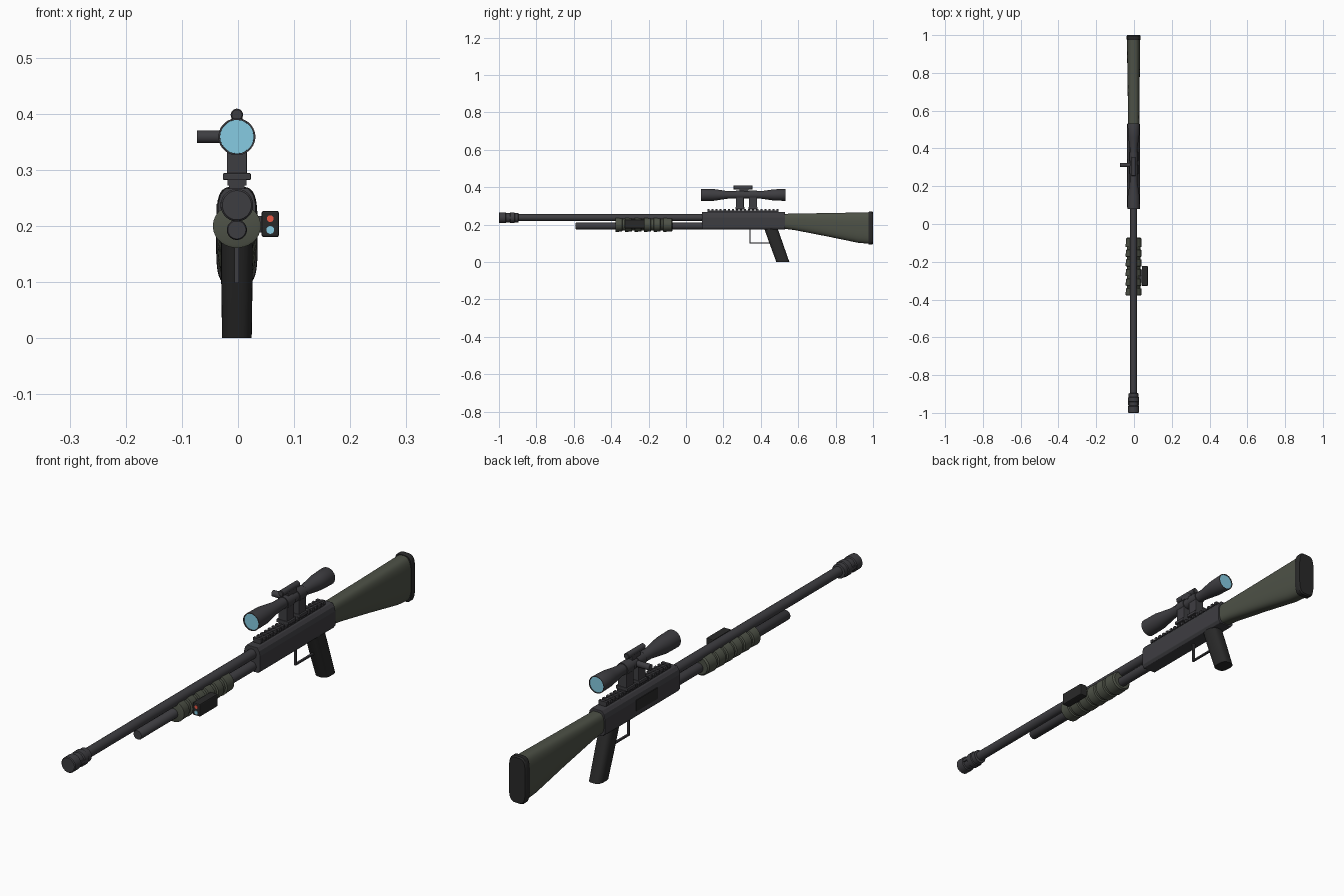
import bpy, bmesh, math

if "Cube" in bpy.data.objects:
    bpy.data.objects.remove(bpy.data.objects["Cube"])

CX = -0.002  # long axis of the rifle


def material(name, r, g, b):
    m = bpy.data.materials.new(name)
    m.diffuse_color = (r, g, b, 1)
    m.use_nodes = True
    m.node_tree.nodes["Principled BSDF"].inputs["Base Color"].default_value = m.diffuse_color
    return m


METAL = material("dark_metal", 0.048, 0.047, 0.053)
OLIVE = material("olive", 0.075, 0.083, 0.062)
RUBBER = material("rubber", 0.022, 0.022, 0.022)
LENS = material("lens_blue", 0.24, 0.60, 0.76)
RED = material("lens_red", 0.85, 0.10, 0.06)


def loft(name, rings, mat, angle=35, bevel=0):
    """Skin equal-length rings of points, capping both ends."""
    bm = bmesh.new()
    vs = [[bm.verts.new(p) for p in ring] for ring in rings]
    n = len(vs[0])
    for a, b in zip(vs, vs[1:]):
        for i in range(n):
            j = (i + 1) % n
            bm.faces.new((a[i], a[j], b[j], b[i]))
    bm.faces.new(vs[0])
    bm.faces.new(vs[-1])
    bmesh.ops.recalc_face_normals(bm, faces=bm.faces)
    me = bpy.data.meshes.new(name)
    bm.to_mesh(me)
    bm.free()
    me.materials.append(mat)
    ob = bpy.data.objects.new(name, me)
    bpy.context.collection.objects.link(ob)
    if bevel:
        mod = ob.modifiers.new("bevel", 'BEVEL')
        mod.width = bevel
        mod.segments = 2
    elif angle:
        bpy.ops.object.select_all(action='DESELECT')
        ob.select_set(True)
        bpy.context.view_layer.objects.active = ob
        bpy.ops.object.shade_smooth_by_angle(angle=math.radians(angle))
    return ob


def oval(rx, ry, n=32, e=2):
    """Superellipse outline: e=2 is an ellipse, higher is boxier."""
    pts = []
    for i in range(n):
        t = 2 * math.pi * (i + 0.5) / n
        c, s = math.cos(t), math.sin(t)
        pts.append((rx * math.copysign(abs(c) ** (2 / e), c),
                    ry * math.copysign(abs(s) ** (2 / e), s)))
    return pts


def lathe(name, profile, z, mat, x=CX):
    """Turned part along y from (y, radius) pairs."""
    return loft(name, [[(x + u, y, z + v) for u, v in oval(r, r)] for y, r in profile], mat)


def box(name, x, y, z, mat, bevel=0):
    rings = [[(x[0], yy, z[0]), (x[1], yy, z[0]), (x[1], yy, z[1]), (x[0], yy, z[1])] for yy in y]
    return loft(name, rings, mat, 0, bevel)


def mid(w):
    return (CX - w, CX + w)


# Barrel, muzzle brake and magazine tube
lathe("barrel", [(-0.92, 0.018), (0.1, 0.018)], 0.238, METAL)
lathe("muzzle_brake", [(-1, 0.026), (-0.997, 0.029), (-0.965, 0.029), (-0.962, 0.025),
                       (-0.942, 0.025), (-0.939, 0.029), (-0.918, 0.029), (-0.915, 0.026),
                       (-0.897, 0.026), (-0.895, 0.018)], 0.237, METAL)
for s in (-1, 1):
    xs = sorted((CX + s * 0.02, CX + s * 0.029))
    box("muzzle_port", xs, (-0.962, -0.939), (0.231, 0.243), METAL, 0.001)
lathe("magazine_tube", [(-0.59, 0.016), (-0.587, 0.018), (0.1, 0.018)], 0.193, METAL)

# Ribbed pump forend
prof = []
for i in range(6):
    y = -0.378 + i * 0.051
    prof += [(y, 0.037), (y + 0.002, 0.042), (y + 0.036, 0.04), (y + 0.039, 0.035), (y + 0.051, 0.035)]
prof[-1] = (-0.072, 0.035)
prof[-2] = (-0.078, 0.04)
fore = [[(CX + u * 1.02, y, 0.2 + v * 0.93) for u, v in oval(r, r)] for y, r in prof]
loft("forend", fore, OLIVE)

# Laser module on the right of the forend
box("laser_body", (0.042, 0.073), (-0.328, -0.222), (0.18, 0.227), RUBBER, 0.004)
box("laser_mount", (0.025, 0.045), (-0.31, -0.24), (0.188, 0.218), METAL, 0.002)
lathe("laser_red_lens", [(-0.3295, 0.006), (-0.32, 0.006)], 0.213, RED, 0.0575)
lathe("laser_blue_lens", [(-0.3295, 0.007), (-0.32, 0.007)], 0.193, LENS, 0.0575)

# Receiver with sloped shoulders
half = [(0.026, 0.173), (0.034, 0.184), (0.034, 0.238), (0.030, 0.255), (0.021, 0.267)]
outline = half + [(-a, z) for a, z in reversed(half)]
loft("receiver", [[(CX + a, y, z) for a, z in outline] for y in (0.085, 0.53)], METAL, 25, 0.002)
box("ejection_cover", (CX - 0.036, CX - 0.03), (0.22, 0.345), (0.198, 0.24), RUBBER, 0.001)

# Toothed top rail
box("rail_base", mid(0.014), (0.115, 0.495), (0.262, 0.275), METAL)
for i in range(18):
    y = 0.115 + i * 0.0217
    box("rail_tooth", mid(0.017), (y, y + 0.011), (0.272, 0.284), METAL)

# Scope body, lenses and mounts
SZ = 0.359
lathe("scope_body", [(0.092, 0.030), (0.08, 0.030), (0.08, 0.033), (0.145, 0.032), (0.225, 0.020),
                     (0.40, 0.020), (0.455, 0.028), (0.47, 0.030), (0.53, 0.032),
                     (0.532, 0.031), (0.532, 0.029), (0.522, 0.029)], SZ, METAL)
lathe("front_lens", [(0.083, 0.0299), (0.093, 0.0299)], SZ, LENS)
lathe("rear_lens", [(0.521, 0.0289), (0.529, 0.0289)], SZ, LENS)
for y in (0.267, 0.337):
    lathe("scope_ring", [(y, 0.023), (y + 0.042, 0.023)], SZ, METAL)
    box("scope_post", mid(0.018), (y, y + 0.042), (0.284, 0.352), METAL, 0.002)
    box("scope_clamp", mid(0.025), (y - 0.003, y + 0.045), (0.282, 0.294), METAL, 0.002)
lathe("top_knob", [(0.254, 0.009), (0.256, 0.011), (0.354, 0.011), (0.356, 0.009)], 0.398, METAL)
loft("side_knob", [[(x, 0.312 + u, SZ + v) for u, v in oval(0.0115, 0.0115, 24)]
                   for x in (-0.073, CX)], METAL)
box("knob_base", mid(0.01), (0.285, 0.335), (0.37, 0.395), METAL, 0.002)

# Shoulder stock and butt pad: (y, bottom, top, half width)
stock = [(0.525, 0.178, 0.258, 0.030), (0.58, 0.171, 0.259, 0.030), (0.75, 0.138, 0.262, 0.032),
         (0.92, 0.103, 0.265, 0.035), (0.978, 0.098, 0.266, 0.035)]
pad = [(0.975, 0.096, 0.268, 0.036), (0.979, 0.094, 0.27, 0.037), (0.995, 0.094, 0.27, 0.037),
       (1.0, 0.098, 0.266, 0.034)]
for name, secs, mat, e in (("stock", stock, OLIVE, 3), ("butt_pad", pad, RUBBER, 4)):
    loft(name, [[(CX + u, y, (b + t) / 2 + v) for u, v in oval(w, (t - b) / 2, 40, e)]
                for y, b, t, w in secs], mat)

# Raked pistol grip
loft("grip", [[(CX + u, yc + v, z) for u, v in oval(w, d, 32, 2.8)]
              for z, yc, w, d in ((0.185, 0.452, 0.028, 0.036), (0.1, 0.482, 0.028, 0.036),
                                  (0.0, 0.518, 0.0265, 0.035))], RUBBER)

# Trigger guard
box("guard_front", mid(0.004), (0.339, 0.346), (0.098, 0.178), METAL)
box("guard_bottom", mid(0.004), (0.339, 0.46), (0.098, 0.104), METAL)
